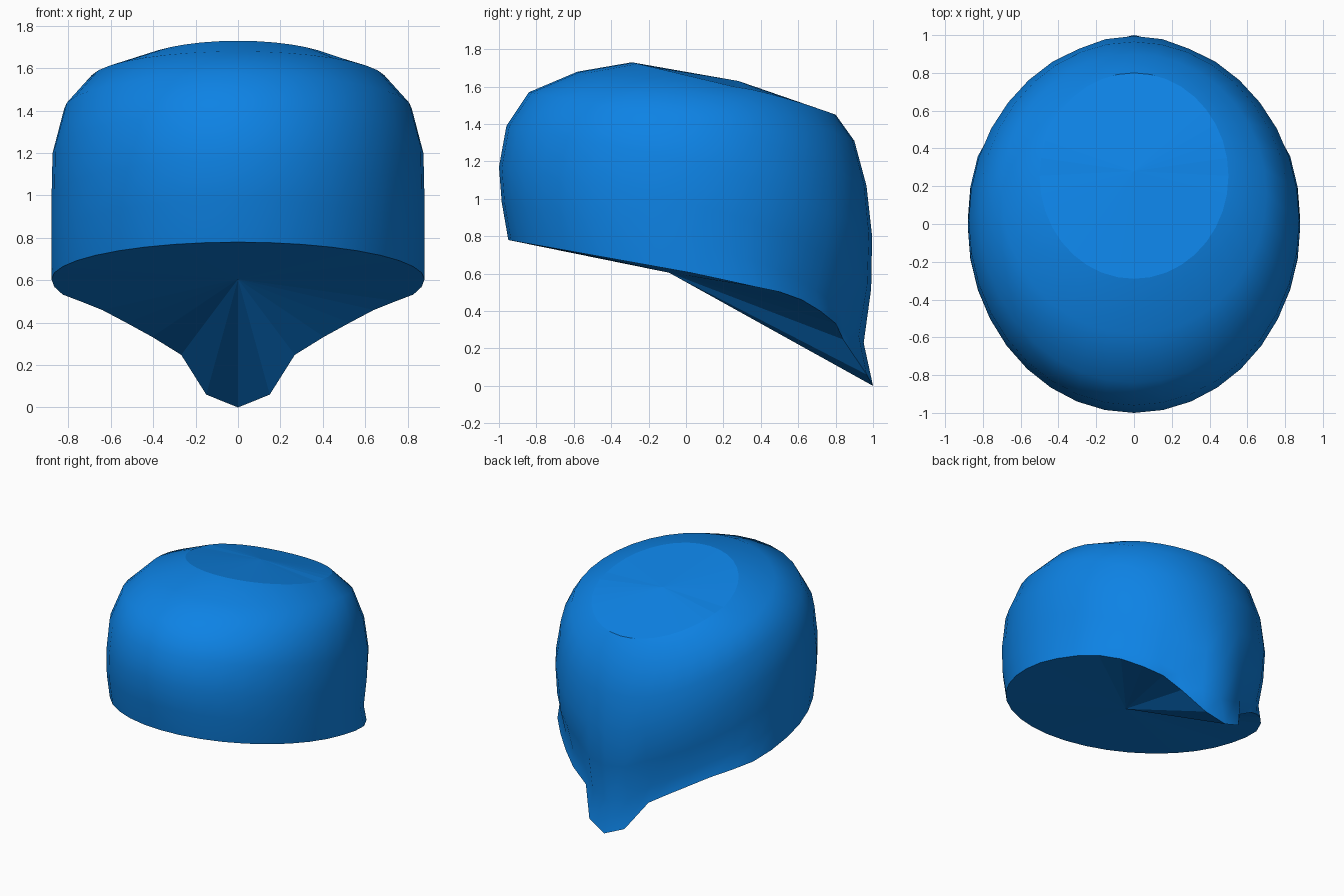
import bpy, bmesh, math

cube = bpy.data.objects.get("Cube")
if cube:
    bpy.data.objects.remove(cube)

SIDES = 36

# Each ring: half width, front (y, z), side z, back (y, z), tail influence
RINGS = [
    (0.88, (-0.95, 0.78), 0.605, (1.00, 0.00), 1.0),
    (0.88, (-0.985, 0.98), 0.78, (0.95, 0.23), 0.6),
    (0.88, (-1.00, 1.17), 0.98, (0.99, 0.52), 0.3),
    (0.875, (-0.96, 1.39), 1.20, (0.995, 0.80), 0.1),
    (0.82, (-0.84, 1.57), 1.41, (0.965, 1.07), 0.0),
    (0.70, (-0.58, 1.68), 1.545, (0.90, 1.31), 0.0),
    (0.50, (-0.29, 1.73), 1.60, (0.80, 1.45), 0.0),
]
# Drop of the rim from side to back, and its inward pinch beside the tail
DROP = [0, 0.06, 0.12, 0.17, 0.24, 0.34, 0.45, 0.59, 0.90, 1]
PINCH = [1, 1, 1, 0.98, 0.95, 0.93, 0.92, 0.89, 0.98, 1]


def ring_point(ring, i):
    width, front, side, back, tail = ring
    a = math.tau * i / SIDES
    c, s = math.cos(a), math.sin(a)
    mid, half = (front[0] + back[0]) / 2, (back[0] - front[0]) / 2
    if c >= -1e-6:
        return width * s, mid - half * c, side + (front[1] - side) * c
    step = min(i, SIDES - i) - SIDES // 4
    fall = tail * DROP[step] + (1 - tail) * abs(c) ** 1.3
    pinch = 1 + (PINCH[step] - 1) * tail
    return width * s * pinch, mid - half * c * pinch, side + (back[1] - side) * fall


def fan(bm, ring, centre):
    hub = bm.verts.new(centre)
    for i in range(SIDES):
        bm.faces.new((ring[i], ring[(i + 1) % SIDES], hub))


# Lofted shell
bm = bmesh.new()
loops = [[bm.verts.new(ring_point(r, i)) for i in range(SIDES)] for r in RINGS]
for low, high in zip(loops, loops[1:]):
    for i in range(SIDES):
        j = (i + 1) % SIDES
        bm.faces.new((low[i], low[j], high[j], high[i])).smooth = True

# Flat-shaded crown and hollowed underside
fan(bm, loops[-1], (0, 0.28, 1.63))
fan(bm, loops[0], (0, -0.09, 0.605))
bmesh.ops.recalc_face_normals(bm, faces=bm.faces)
for edge in bm.edges:
    if len({f.smooth for f in edge.link_faces}) > 1:
        edge.smooth = False

mesh = bpy.data.meshes.new("hair_shell")
bm.to_mesh(mesh)
bm.free()
shell = bpy.data.objects.new("hair_shell", mesh)
bpy.context.collection.objects.link(shell)

# Colour
blue = bpy.data.materials.new("bright blue")
blue.use_nodes = True
colour = (0.004, 0.225, 0.78, 1)
blue.diffuse_color = colour
blue.node_tree.nodes["Principled BSDF"].inputs["Base Color"].default_value = colour
mesh.materials.append(blue)
